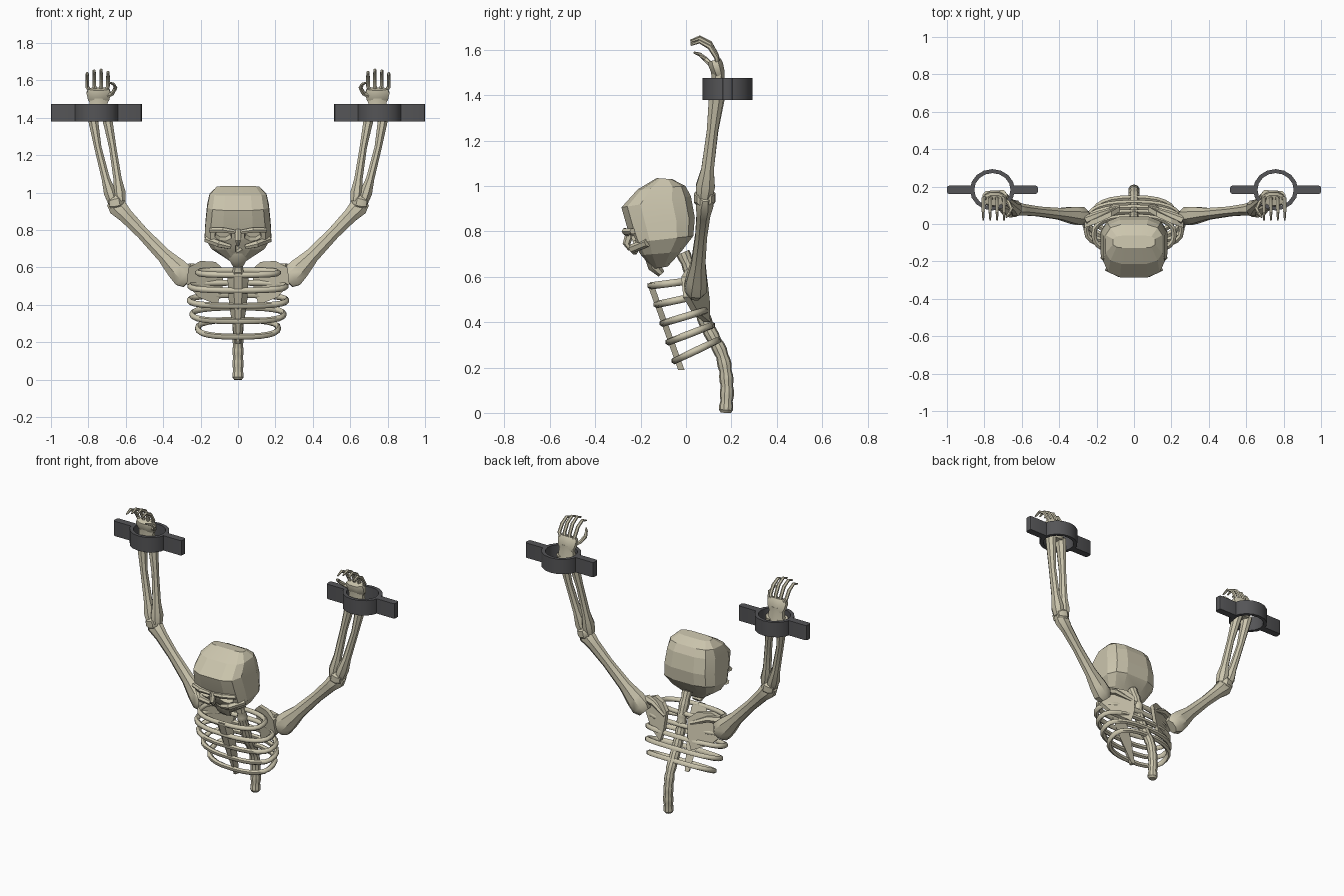
import bpy, bmesh, math
from mathutils import Vector, Matrix

cube = bpy.data.objects.get("Cube")
if cube:
    bpy.data.objects.remove(cube, do_unlink=True)


def material(name, rgb):
    m = bpy.data.materials.new(name)
    m.use_nodes = True
    m.diffuse_color = (*rgb, 1)
    m.node_tree.nodes["Principled BSDF"].inputs["Base Color"].default_value = (*rgb, 1)
    return m


bone = material("bone", (0.60, 0.56, 0.42))
iron = material("dark_iron", (0.09, 0.09, 0.095))


def finish(bm, name, mat, smooth=35):
    bmesh.ops.recalc_face_normals(bm, faces=bm.faces)
    me = bpy.data.meshes.new(name)
    bm.to_mesh(me)
    bm.free()
    me.materials.append(mat)
    ob = bpy.data.objects.new(name, me)
    bpy.context.collection.objects.link(ob)
    if smooth:
        bpy.ops.object.select_all(action='DESELECT')
        ob.select_set(True)
        bpy.context.view_layer.objects.active = ob
        bpy.ops.object.shade_smooth_by_angle(angle=math.radians(smooth))
    return ob


def loft(name, rings, mat=bone, closed=False, smooth=35):
    """Skin a list of equal point rings; cap the ends unless closed."""
    bm = bmesh.new()
    loops = [[bm.verts.new(p) for p in ring] for ring in rings]
    n = len(loops[0])
    pairs = list(zip(loops, loops[1:]))
    if closed:
        pairs.append((loops[-1], loops[0]))
    else:
        bm.faces.new(loops[0])
        bm.faces.new(loops[-1])
    for a, b in pairs:
        for i in range(n):
            j = (i + 1) % n
            bm.faces.new((a[i], a[j], b[j], b[i]))
    return finish(bm, name, mat, smooth)


def tube(name, path, radii, sides=8, depth=1.0, closed=False, smooth=35):
    """Round bone along a path; depth scales its front-to-back thickness."""
    pts = [Vector(p) for p in path]
    n = len(pts)
    rings = []
    for i, p in enumerate(pts):
        a = pts[i - 1] if (i or closed) else p
        b = pts[(i + 1) % n] if (i < n - 1 or closed) else p
        t = (b - a).normalized()
        ref = Vector((0, 1, 0)) if abs(t.y) < 0.9 and not closed else Vector((0, 0, 1))
        u = t.cross(ref).normalized()
        v = t.cross(u)
        r = radii[i] if isinstance(radii, list) else radii
        angles = [2 * math.pi * (k + 0.5) / sides for k in range(sides)]
        rings.append([p + r * (u * math.cos(q) + v * math.sin(q) * depth) for q in angles])
    return loft(name, rings, closed=closed, smooth=smooth)


def plate(name, outline, thickness, mat=bone):
    """Extrude a closed 3D outline along -y."""
    rings = [[Vector(p) + Vector((0, o, 0)) for p in outline] for o in (0, -thickness)]
    return loft(name, rings, mat, smooth=25)


# Skull: sections given as front (y, z), back (y, z), half width
sections = [((-.13, 1.035), (-.06, 1.03), .115), ((-.215, .985), (0, 1.0), .155),
            ((-.288, .905), (.025, .955), .168), ((-.262, .815), (.042, .86), .178),
            ((-.235, .75), (.035, .78), .182), ((-.20, .695), (-.02, .71), .145),
            ((-.145, .635), (-.08, .645), .05)]


def sgnpow(v, e):
    return math.copysign(abs(v) ** e, v)


rings = []
for front, back, w in sections:
    ring = []
    for k in range(12):
        q = math.tau * (k + .5) / 12
        f = .5 + .5 * sgnpow(math.cos(q), .6)
        ring.append((w * sgnpow(math.sin(q), .6),
                     back[0] + (front[0] - back[0]) * f,
                     back[1] + (front[1] - back[1]) * f))
    rings.append(ring)
skull = loft("skull", rings, smooth=12)


# Eye sockets and nose hole cut into the face
def cut_hole(target, centre, width, height, sides, spin):
    bm = bmesh.new()
    bmesh.ops.create_cone(bm, cap_ends=True, segments=sides, radius1=.75, radius2=1, depth=.14)
    bmesh.ops.rotate(bm, verts=bm.verts, matrix=Matrix.Rotation(spin, 3, 'Z'))
    bmesh.ops.scale(bm, verts=bm.verts, vec=(width, height, 1))
    bmesh.ops.rotate(bm, verts=bm.verts, matrix=Matrix.Rotation(math.radians(108), 3, 'X'))
    bmesh.ops.translate(bm, verts=bm.verts, vec=centre)
    cutter = finish(bm, "hole_cutter", bone, 0)
    cutter.hide_render = True
    mod = target.modifiers.new("hole", 'BOOLEAN')
    mod.operation = 'DIFFERENCE'
    mod.object = cutter
    bpy.ops.object.select_all(action='DESELECT')
    bpy.context.view_layer.objects.active = target
    target.select_set(True)
    bpy.ops.object.modifier_apply(modifier=mod.name)
    bpy.data.objects.remove(cutter, do_unlink=True)


for s in (1, -1):
    cut_hole(skull, (s * .08, -.245, .765), .056, .034, 8, math.pi / 8)
cut_hole(skull, (0, -.215, .69), .03, .035, 3, math.pi / 6)

# Nose bridge, brows, cheekbones and upper jaw
tube("nose_bridge", [(0, -.245, .80), (0, -.262, .745), (0, -.245, .72)], [.02, .017, .01], 6)
tube("upper_jaw", [(0, -.15, .69), (0, -.14, .645), (0, -.108, .612)], [.06, .05, .03], 8, .6)
for s in (1, -1):
    tube("brow", [(s * .015, -.258, .79), (s * .08, -.268, .80), (s * .15, -.235, .80)],
         [.012, .016, .014], 6)
    tube("cheekbone", [(s * .04, -.225, .71), (s * .10, -.235, .725), (s * .168, -.17, .75)],
         [.014, .02, .018], 6)

# Spine: smooth curve through key points, with slight vertebra steps
keys = [Vector(p) for p in ((0, .175, 0), (0, .18, .12), (0, .16, .25), (0, .095, .38),
                            (0, .05, .50), (0, .03, .60), (0, -.02, .72))]
path, radii = [], []
for i in range(len(keys) - 1):
    a, b = keys[max(i - 1, 0)], keys[i]
    c, d = keys[i + 1], keys[min(i + 2, len(keys) - 1)]
    for k in range(6):
        t = k / 6
        path.append(.5 * (2 * b + (c - a) * t + (2 * a - 5 * b + 4 * c - d) * t ** 2
                          + (3 * b - a - 3 * c + d) * t ** 3))
        radii.append(.031 if k % 3 else .027)
radii[0] = .021
tube("spine", path, radii, 10)

# Ribs: tilted rings from breastbone to spine
ribs = 5
widths = [.215, .255, .26, .245, .215]
for i in range(ribs):
    t = i / (ribs - 1)
    front = Vector((0, -.155 + .105 * t, .56 - .33 * t))
    back = Vector((0, .04 + .10 * t, .585 - .265 * t))
    mid, half = (front + back) / 2, (front - back) / 2
    ring = []
    for k in range(24):
        q = math.tau * k / 24
        ring.append(mid + half * sgnpow(math.cos(q), .8)
                    + Vector((widths[i] * sgnpow(math.sin(q), .8), 0, 0)))
    tube("rib", ring, .016, 6, closed=True, smooth=60)

# Breastbone: tapered plate with a raised centre
profile = [(.57, .045), (.54, .056), (.40, .048), (.27, .026), (.19, .014)]
rings = []
for z, w in profile:
    y = -.152 + (.56 - z) * .36
    rings.append([(-w, y + .012, z), (-w * .4, y - .016, z), (w * .4, y - .016, z), (w, y + .012, z)])
loft("breastbone", rings, smooth=20)

# Shoulder blades, arms, hands and shackles on both sides
blade = [(.075, .59), (.12, .63), (.20, .635), (.265, .60), (.275, .51), (.21, .44), (.11, .40), (.085, .48)]
for s in (1, -1):
    plate("shoulder_blade",
          [(s * x, .125 - .45 * (x - .07) - .15 * (z - .4), z) for x, z in blade], .028)
    tube("shoulder_ridge", [(s * .09, .085, .56), (s * .19, .05, .60), (s * .26, .02, .60)],
         [.012, .02, .025], 6)

    def bone_along(name, start, end, profile, sides=8, depth=1.0, bow=0):
        a, b = Vector(start), Vector(end)
        pts = [a.lerp(b, t) + Vector((bow * math.sin(math.pi * t), 0, 0)) for t, r in profile]
        tube(name, [(s * p.x, p.y, p.z) for p in pts], [r for t, r in profile], sides, depth)

    bone_along("upper_arm", (.262, .04, .525), (.675, .085, .955),
               [(0, .045), (.06, .068), (.16, .062), (.32, .043), (.6, .036),
                (.82, .042), (.93, .054), (1, .036)], depth=.78)
    bone_along("elbow", (.615, .085, .955), (.69, .08, .94), [(0, .03), (.3, .05), (.7, .05), (1, .035)])
    shaft = [(0, .03), (.1, .036), (.25, .024), (.6, .021), (.88, .028), (1, .032)]
    bone_along("forearm_inner", (.628, .078, .95), (.708, .145, 1.44), shaft, 8, 1.25, -.006)
    bone_along("forearm_outer", (.668, .08, .95), (.782, .14, 1.44), shaft, 8, 1.25, .014)
    bone_along("wrist", (.745, .145, 1.42), (.745, .14, 1.51),
               [(0, .06), (.6, .052), (1, .055)], 8, .6)

    # Hand
    bone_along("palm", (.745, .15, 1.475), (.745, .125, 1.555),
               [(0, .045), (.3, .062), (.75, .07), (1, .06)], 8, .5)
    for i in range(4):
        x = .695 + .037 * i
        drop = (.012, 0, .004, .018)[i]
        tube("finger", [(s * (.71 + .024 * i), .14, 1.53), (s * x, .135, 1.575 - drop / 2),
                        (s * x, .105, 1.63 - drop), (s * x, .06, 1.655 - drop),
                        (s * x, .02, 1.64 - drop)], [.012, .011, .011, .009, .005], 6)
    tube("thumb", [(s * .705, .13, 1.515), (s * .672, .115, 1.53), (s * .655, .085, 1.56),
                   (s * .665, .06, 1.58), (s * .685, .035, 1.588)], [.014, .012, .011, .009, .005], 6)

    # Shackle: open ring with two side lugs
    cx, cy, low, high = s * .757, .183, 1.38, 1.475
    rings = []
    for k in range(16):
        q = math.tau * k / 16
        rings.append([(cx + r * math.cos(q), cy + r * .92 * math.sin(q), z)
                      for r, z in ((.097, low), (.12, low), (.12, high), (.097, high))])
    loft("shackle_ring", rings, iron, closed=True, smooth=30)
    for d in (1, -1):
        bm = bmesh.new()
        bmesh.ops.create_cube(bm, size=1, matrix=Matrix.Translation((cx + d * .177, cy, (low + high) / 2))
                              @ Matrix.Diagonal((.132, .045, high - low, 1)))
        ends = [e for e in bm.edges if abs(e.verts[0].co.z - e.verts[1].co.z) > .05
                and (e.verts[0].co.x - cx) * d > .2]
        bmesh.ops.bevel(bm, geom=ends, offset=.012, segments=2, affect='EDGES', profile=.5)
        finish(bm, "shackle_lug", iron, 30)
